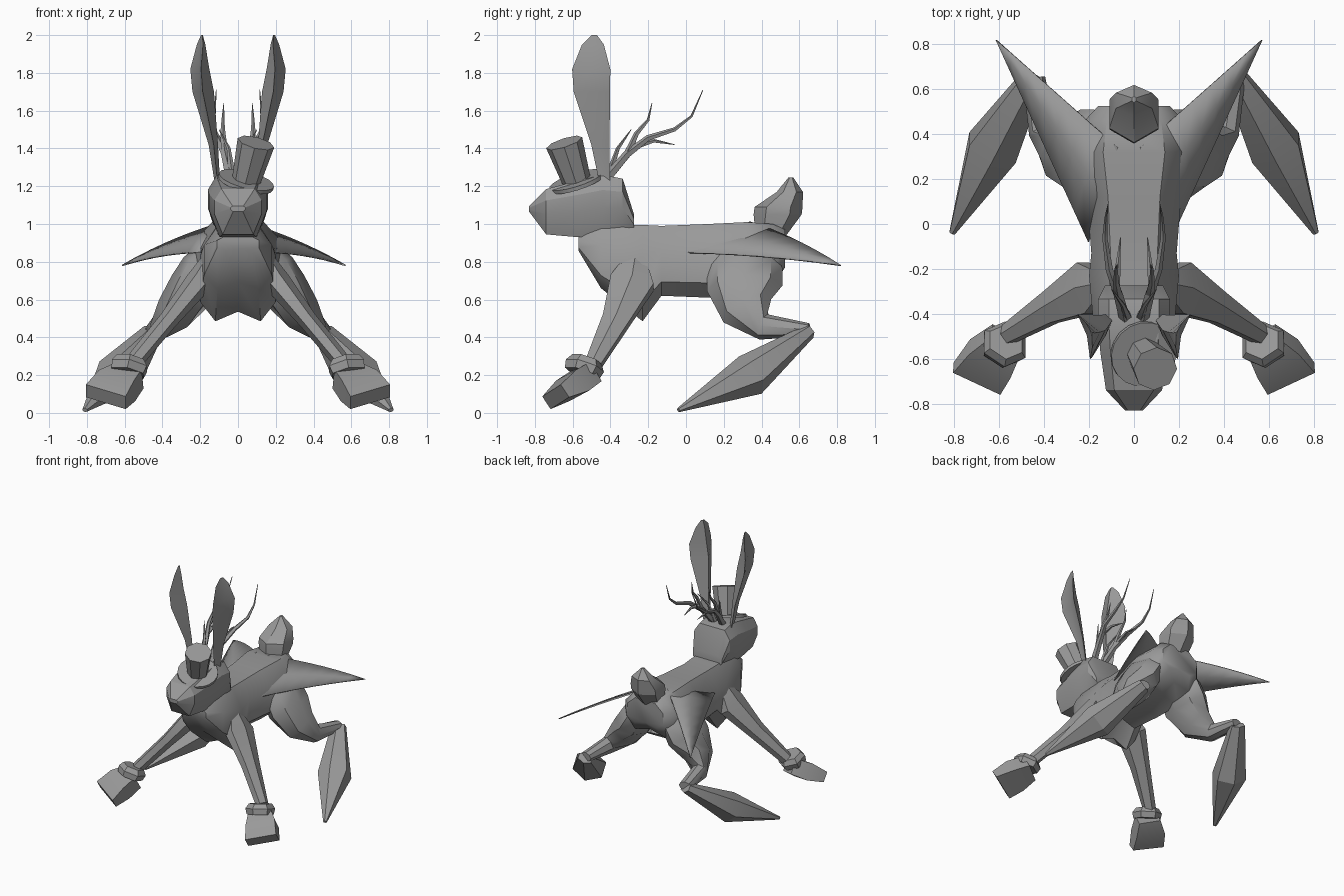
import bpy, bmesh
from math import sin, cos, pi, radians
from mathutils import Vector

X, Y, Z = Vector((1, 0, 0)), Vector((0, 1, 0)), Vector((0, 0, 1))

cube = bpy.data.objects.get("Cube")
if cube:
    bpy.data.objects.remove(cube, do_unlink=True)

grey = bpy.data.materials.new("plain_grey")
grey.use_nodes = True
tone = (0.32, 0.32, 0.32, 1)
grey.diffuse_color = tone
for node in grey.node_tree.nodes:
    if node.type == 'BSDF_PRINCIPLED':
        node.inputs["Base Color"].default_value = tone


def finish(name, bm, mirror, angle):
    bmesh.ops.recalc_face_normals(bm, faces=bm.faces)
    mesh = bpy.data.meshes.new(name)
    bm.to_mesh(mesh)
    bm.free()
    mesh.materials.append(grey)
    obj = bpy.data.objects.new(name, mesh)
    bpy.context.collection.objects.link(obj)
    bpy.ops.object.select_all(action='DESELECT')
    obj.select_set(True)
    bpy.context.view_layer.objects.active = obj
    bpy.ops.object.shade_smooth_by_angle(angle=radians(angle))
    if mirror:
        obj.modifiers.new("both_sides", 'MIRROR')
    return obj


def polygon(sides, flat):
    turn = pi / sides if flat else 0
    angles = [2 * pi * k / sides + turn for k in range(sides)]
    return [(cos(a) / cos(turn), sin(a) / cos(turn)) for a in angles]


def symmetric(half):
    """Close a right-hand outline with its mirror image."""
    return half + [(-a, b) for a, b in reversed(half) if a > 0]


def loft(name, stations, shape, up=Z, axis=None, mirror=False, angle=25):
    """Skin rings given as x, y, z, half width, half height."""
    bm = bmesh.new()
    points = [Vector(s[:3]) for s in stations]
    rings = []
    for i, (p, s) in enumerate(zip(points, stations)):
        d = axis or points[min(i + 1, len(points) - 1)] - points[max(i - 1, 0)]
        d = d.normalized()
        u = up.cross(d).normalized()
        v = d.cross(u)
        rings.append([bm.verts.new(p + u * s[3] * a + v * s[4] * b) for a, b in shape])
    for low, high in zip(rings, rings[1:]):
        for k in range(len(shape)):
            n = (k + 1) % len(shape)
            bm.faces.new((low[k], low[n], high[n], high[k]))
    bm.faces.new(rings[0])
    bm.faces.new(rings[-1])
    return finish(name, bm, mirror, angle)


# Torso and head, skinned from front to back
torso_outline = symmetric([(.55, 1), (1, .35), (1, -.6), (.6, -1), (0, -.8)])
head_outline = symmetric([(.7, 1), (1, .5), (1, -.1), (.65, -1)])
loft("torso", [
    (0, -.57, .90, .11, .04), (0, -.45, .83, .18, .17),
    (0, -.23, .74, .20, .255), (0, -.13, .805, .19, .185),
    (0, .12, .805, .21, .195), (0, .32, .82, .25, .19),
    (0, .46, .84, .22, .16), (0, .525, .87, .16, .10)],
    torso_outline, axis=Y, angle=40)
loft("head", [
    (0, -.83, 1.08, .04, .015), (0, -.74, 1.065, .125, .12),
    (0, -.57, 1.08, .15, .15), (0, -.44, 1.10, .16, .16),
    (0, -.335, 1.10, .16, .14), (0, -.275, 1.0, .13, .05)],
    head_outline, axis=Y)

# Tail tuft
loft("tail", [
    (0, .45, .94, .09, .07), (0, .485, 1.05, .11, .11),
    (0, .49, 1.09, .11, .11), (0, .55, 1.17, .08, .06),
    (0, .555, 1.245, .01, .012)],
    polygon(6, True), up=Y, axis=Z)

# Front legs with cuffs and hooves
loft("front_legs", [
    (.15, -.27, .80, .05, .07), (.21, -.285, .69, .07, .135),
    (.37, -.37, .49, .05, .085), (.56, -.49, .26, .045, .05)],
    polygon(6, False), up=Y, mirror=True)
loft("cuffs", [
    (.57, -.525, .285, .085, .08), (.575, -.535, .25, .11, .105),
    (.585, -.55, .21, .10, .095)],
    polygon(6, False), axis=Vector((.2, -.3, -.9)), mirror=True)
loft("hooves", [
    (.57, -.52, .20, .08, .06), (.64, -.60, .145, .11, .065),
    (.70, -.69, .085, .12, .04)],
    polygon(4, True), up=Vector((-.3, 0, 1)), mirror=True)

# Hind legs and long feet
loft("hind_legs", [
    (.13, .31, .87, .15, .07), (.18, .31, .77, .20, .12),
    (.24, .31, .66, .20, .13), (.33, .325, .54, .14, .11),
    (.41, .41, .455, .07, .06), (.445, .65, .44, .035, .05)],
    polygon(8, False), up=X, mirror=True, angle=40)
loft("hind_feet", [
    (.45, .65, .43, .04, .06), (.63, .34, .20, .115, .13),
    (.81, -.04, .015, .012, .015)], polygon(6, False), up=X, mirror=True)

# Tall leaf-shaped ears, cupped and turned outward
loft("ears", [
    (.11, -.43, 1.23, .015, .03), (.13, -.45, 1.42, .025, .05),
    (.185, -.49, 1.70, .06, .10), (.20, -.495, 1.82, .05, .105),
    (.192, -.49, 1.95, .02, .06), (.19, -.485, 2.0, .004, .015)],
    [(.5, 1), (-1, 0), (.5, -1), (.2, 0)],
    up=Vector((.27, .96, 0)), axis=Z, mirror=True, angle=40)

# Tilted top hat
base, lean = Vector((.04, -.575, 1.215)), Vector((.055, -.07, .215))


def hat_part(name, profile, sides):
    rows = [(*(base + lean * t), r, r) for t, r in profile]
    loft(name, rows, polygon(sides, False), up=Y, axis=lean)


hat_part("hat_brim", [(0, .15), (.09, .15)], 18)
hat_part("hat_crown", [(0, .075), (1, .10)], 8)


# Branching antlers
def branch(name, radius, path):
    last = len(path) - 1
    rows = []
    for i, p in enumerate(path):
        r = radius * (1 - i / last) + .002
        rows.append((*p, r, r))
    loft(name, rows, polygon(5, False), up=X, mirror=True, angle=50)


branch("antler_beams", .025, [
    (.04, -.42, 1.24), (.07, -.31, 1.37), (.11, -.2, 1.455),
    (.13, -.06, 1.50), (.125, .03, 1.57), (.115, .09, 1.71)])
branch("antler_upper_tines", .018, [
    (.07, -.31, 1.37), (.08, -.26, 1.48), (.08, -.2, 1.55), (.075, -.18, 1.64)])
branch("antler_rear_tines", .017, [
    (.08, -.27, 1.41), (.07, -.17, 1.44), (.06, -.06, 1.42)])
branch("antler_brow_tines", .018, [
    (.03, -.41, 1.25), (.05, -.36, 1.40), (.10, -.29, 1.50)])

# Swept wings draped from the spine over the hips to a point
tip = Vector((.592, .82, .78))
front_root, rear_root = Vector((.18, -.08, .85)), Vector((.05, .34, 1.01))
bm = bmesh.new()
rows = []
steps = 7
for i in range(steps):
    t = i / steps
    front = front_root.lerp(tip, t) + Z * .06 * t * (1 - t)
    rear = rear_root.lerp(tip, t) + Z * .08 * t * (1 - t)
    middle = front.lerp(rear, .5) + Z * .02 * (1 - t)
    rows.append([bm.verts.new(p) for p in (front, middle, rear)])
for a, b in zip(rows, rows[1:]):
    for k in range(2):
        bm.faces.new((a[k], a[k + 1], b[k + 1], b[k]))
point = bm.verts.new(tip)
for k in range(2):
    bm.faces.new((rows[-1][k], rows[-1][k + 1], point))
wings = finish("wings", bm, True, 50)
wings.location.x = -.022
skin = wings.modifiers.new("thickness", 'SOLIDIFY')
skin.thickness = .008
skin.offset = 0
